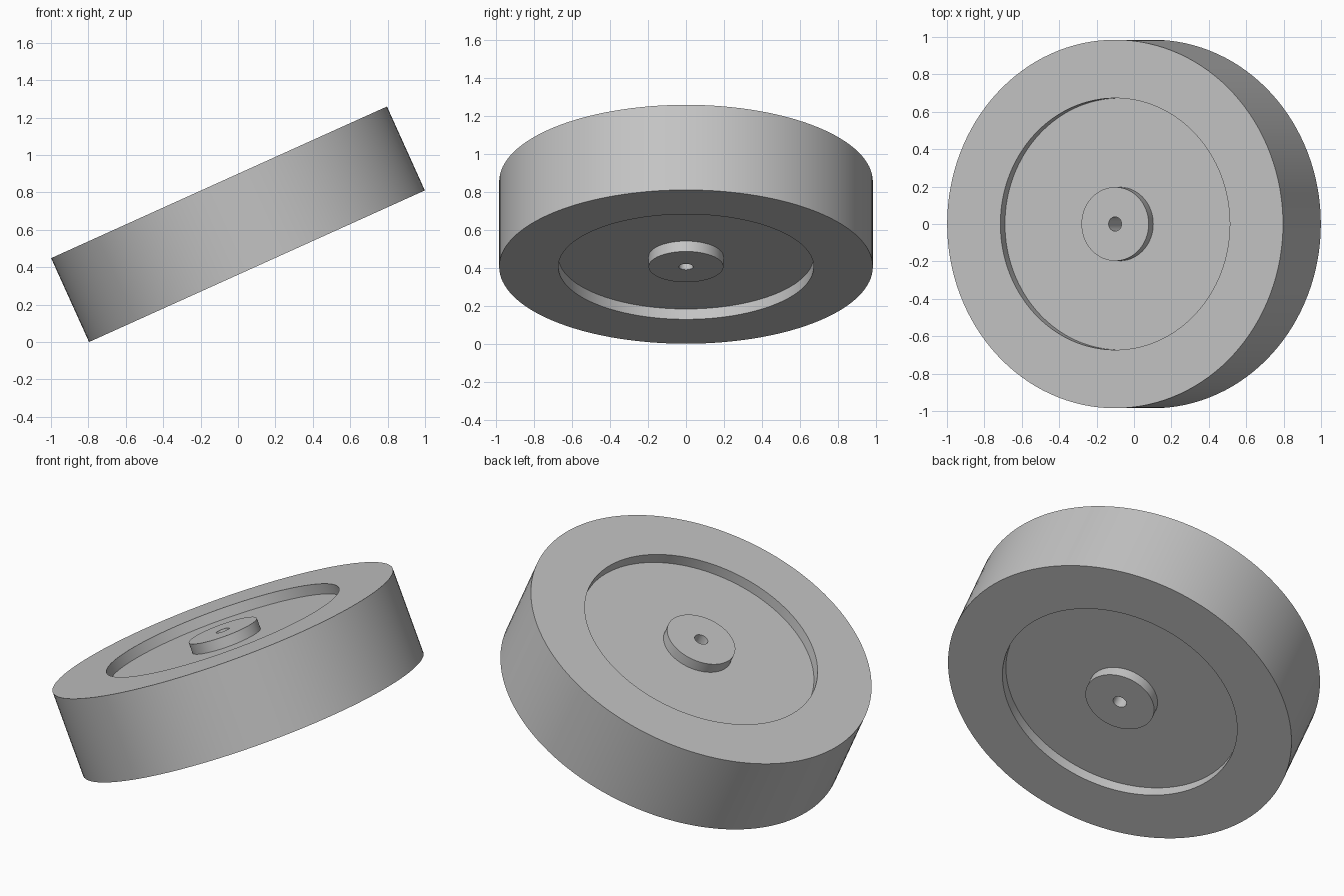
import bpy, bmesh, math
from mathutils import Matrix, Vector

cube = bpy.data.objects.get("Cube")
if cube:
    bpy.data.objects.remove(cube, do_unlink=True)

# Main dimensions
RADIUS, HALF = 0.985, 0.246      # wheel radius and half thickness
RECESS_R, HUB_R, BORE_R = 0.673, 0.197, 0.038
FLOOR = HALF - 0.06              # height of the recessed web
TILT = math.radians(-24.3)
SEGMENTS = 128

# Plain grey material
grey = bpy.data.materials.new("plain grey")
grey.use_nodes = True
colour = (0.55, 0.55, 0.55, 1)
grey.diffuse_color = colour
grey.node_tree.nodes["Principled BSDF"].inputs["Base Color"].default_value = colour

# Half section from bore to rim, mirrored to the underside
upper = [(BORE_R, HALF), (HUB_R, HALF), (HUB_R, FLOOR),
         (RECESS_R, FLOOR), (RECESS_R, HALF), (RADIUS, HALF)]
section = upper + [(r, -z) for r, z in reversed(upper)]

# Spin the closed section round the axle
bm = bmesh.new()
verts = [bm.verts.new((r, 0, z)) for r, z in section]
edges = [bm.edges.new((v, verts[(i + 1) % len(verts)])) for i, v in enumerate(verts)]
bmesh.ops.spin(bm, geom=verts + edges, cent=(0, 0, 0), axis=(0, 0, 1),
               angle=math.tau, steps=SEGMENTS, use_duplicate=False)
bmesh.ops.remove_doubles(bm, verts=bm.verts, dist=0.0001)
bmesh.ops.recalc_face_normals(bm, faces=bm.faces)

# Tilt the wheel and stand its lower edge on the ground
bm.transform(Matrix.Rotation(TILT, 4, 'Y'))
lowest = min(v.co.z for v in bm.verts)
bmesh.ops.translate(bm, verts=bm.verts, vec=Vector((0, 0, -lowest)))

mesh = bpy.data.meshes.new("wheel")
bm.to_mesh(mesh)
bm.free()
mesh.materials.append(grey)
wheel = bpy.data.objects.new("wheel", mesh)
bpy.context.collection.objects.link(wheel)

# Smooth walls, crisp corners
bpy.ops.object.select_all(action='DESELECT')
wheel.select_set(True)
bpy.context.view_layer.objects.active = wheel
bpy.ops.object.shade_smooth_by_angle(angle=math.radians(30))
